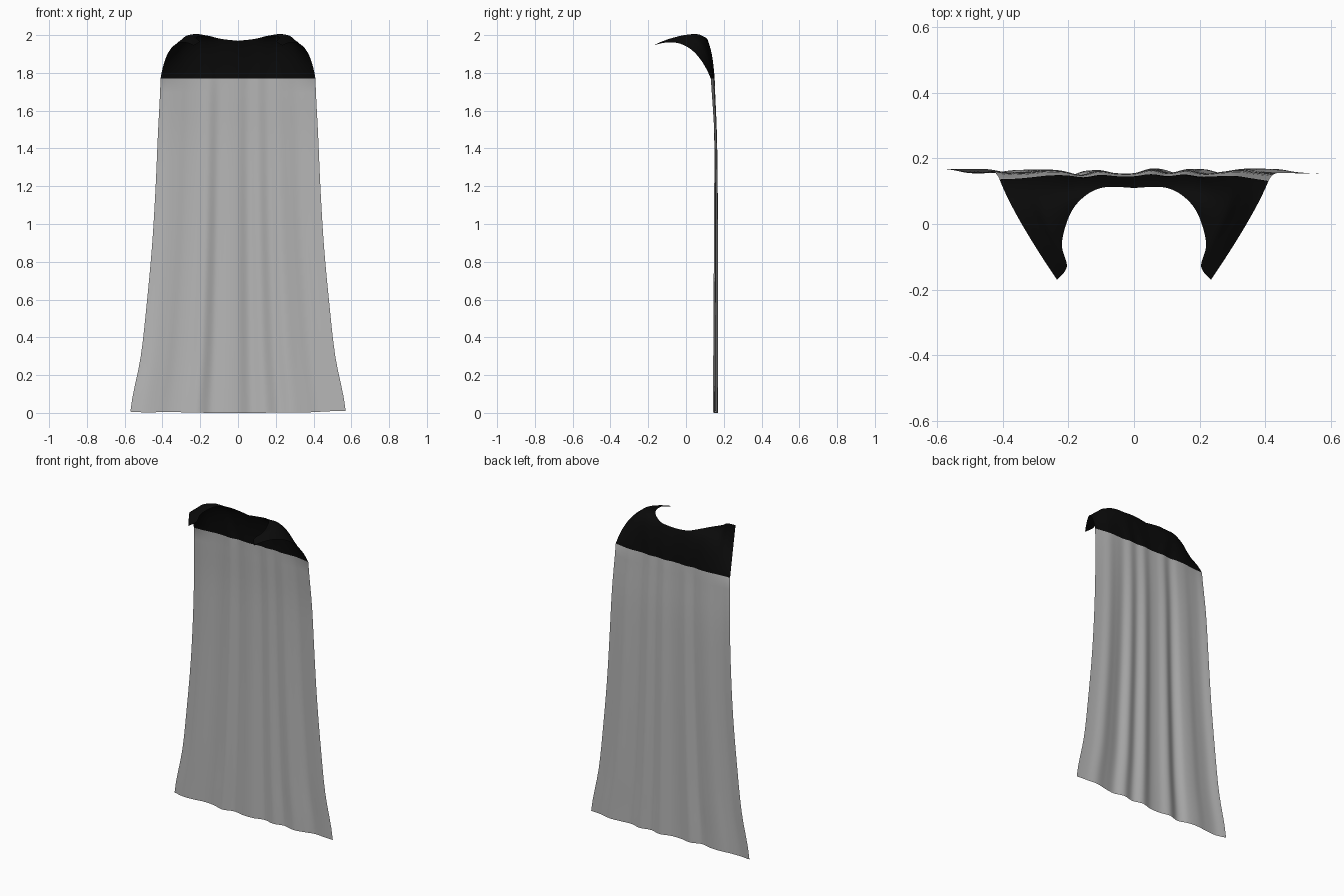
import bpy
import math
from mathutils import Vector

cube = bpy.data.objects.get("Cube")
if cube:
    bpy.data.objects.remove(cube)


def make_material(name, value, roughness):
    mat = bpy.data.materials.new(name)
    mat.use_nodes = True
    colour = (value, value, value, 1)
    mat.diffuse_color = colour
    bsdf = mat.node_tree.nodes["Principled BSDF"]
    bsdf.inputs["Base Color"].default_value = colour
    bsdf.inputs["Roughness"].default_value = roughness
    return mat


def spline(points, t):
    """Smooth curve through evenly spaced points, t from 0 to 1."""
    last = len(points) - 1
    s = min(max(t, 0), 1) * last
    i = min(int(s), last - 1)
    f = s - i
    p = [Vector(points[min(max(k, 0), last)]) for k in range(i - 1, i + 3)]
    return p[1] + 0.5 * f * (p[2] - p[0] + f * (
        2 * p[0] - 5 * p[1] + 4 * p[2] - p[3]
        + f * (3 * (p[1] - p[2]) + p[3] - p[0])))


SEAM = 1.77
COLUMNS, DRAPE_ROWS, YOKE_ROWS = 96, 24, 16

# Half width and depth of the drape from hem to seam
DRAPE = [(0.57, 0.155), (0.515, 0.156), (0.482, 0.157), (0.455, 0.158),
         (0.437, 0.158), (0.424, 0.156), (0.41, 0.147)]
# Depth of the hanging folds from right to left
FOLDS = [(d, 0) for d in (0.012, 0, 0.002, 0.010, 0.006, -0.012, 0.008, -0.004,
                          -0.004, 0.014, -0.002, 0.012, -0.005, 0.003, 0.013,
                          0.003, -0.002)]
# Neckline from the nape to the tip of the shoulder flap
NECK = [(0, 0.11, 1.97), (0.09, 0.112, 1.98), (0.15, 0.085, 1.995),
        (0.195, 0.03, 2.0), (0.22, -0.06, 1.985), (0.205, -0.13, 1.965),
        (0.235, -0.17, 1.945)]
# Pull points that round the cloth over the shoulder
SHOULDER = [(0, 0.14, 1.9), (0.1, 0.14, 1.92), (0.18, 0.14, 1.98),
            (0.26, 0.13, 2.04), (0.33, 0.11, 2.06), (0.36, 0.07, 2.05),
            (0.37, 0.03, 2.02)]


def drape_point(u, v):
    width, depth = spline(DRAPE, v)
    fold = spline(FOLDS, (u + 1) / 2)[0] * (1 - 0.65 * v * v)
    edge = 0.015 * u ** 4 * v ** 6
    hem = (0.008 + 0.004 * math.sin(9 * u)) * (1 - v) ** 4
    return Vector((u * width, depth + fold - edge, SEAM * v + hem * u * u))


def yoke_point(u, t):
    seam = drape_point(u, 1)
    side = Vector((1 if u >= 0 else -1, 1, 1))
    pull = spline(SHOULDER, abs(u)) * side
    neck = spline(NECK, abs(u)) * side
    return (1 - t) ** 2 * seam + 2 * t * (1 - t) * pull + t * t * neck


# Vector * Vector is a dot product, so scale by component instead
def yoke_point(u, t):
    seam = drape_point(u, 1)
    pull, neck = spline(SHOULDER, abs(u)), spline(NECK, abs(u))
    if u < 0:
        pull.x, neck.x = -pull.x, -neck.x
    return (1 - t) ** 2 * seam + 2 * t * (1 - t) * pull + t * t * neck


# One continuous sheet: hanging drape, then yoke folded over the shoulders
columns = [2 * c / COLUMNS - 1 for c in range(COLUMNS + 1)]
verts = [drape_point(u, r / DRAPE_ROWS)
         for r in range(DRAPE_ROWS + 1) for u in columns]
verts += [yoke_point(u, r / YOKE_ROWS)
          for r in range(1, YOKE_ROWS + 1) for u in columns]
step = COLUMNS + 1
faces = [(r * step + c, (r + 1) * step + c,
          (r + 1) * step + c + 1, r * step + c + 1)
         for r in range(DRAPE_ROWS + YOKE_ROWS) for c in range(COLUMNS)]

mesh = bpy.data.meshes.new("cape")
mesh.from_pydata(verts, [], faces)
mesh.materials.append(make_material("grey cloth", 0.47, 0.9))
mesh.materials.append(make_material("black collar cloth", 0.003, 0.9))
for face in mesh.polygons:
    face.use_smooth = True
    face.material_index = int(face.index >= DRAPE_ROWS * COLUMNS)
mesh.update()

cape = bpy.data.objects.new("cape", mesh)
bpy.context.scene.collection.objects.link(cape)
